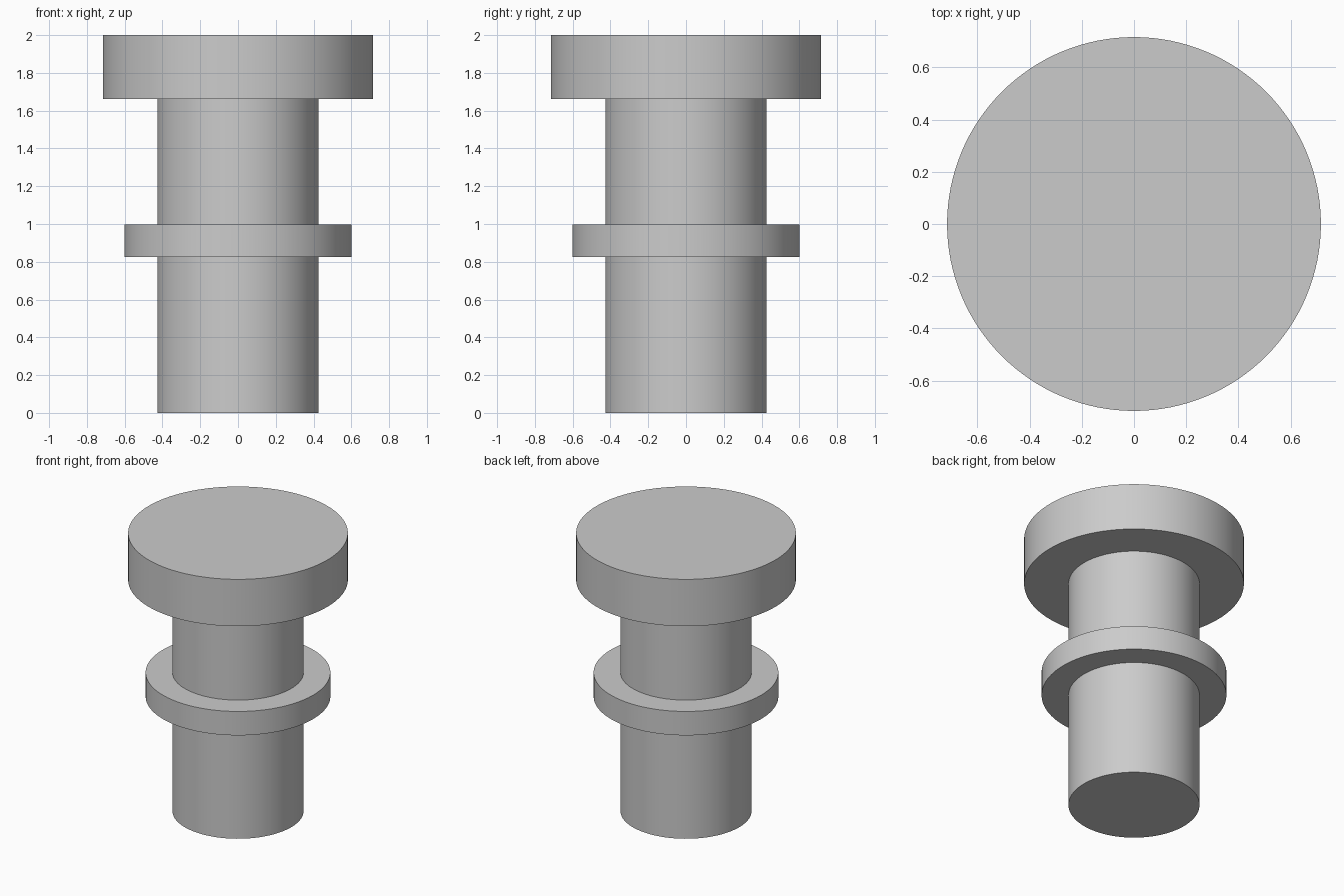
import bpy
import bmesh
import math

SEGMENTS = 128

cube = bpy.data.objects.get("Cube")
if cube:
    bpy.data.objects.remove(cube, do_unlink=True)

# Plain grey finish
grey = bpy.data.materials.new("plain_grey")
grey.use_nodes = True
colour = (0.6, 0.6, 0.6, 1)
grey.diffuse_color = colour
grey.node_tree.nodes["Principled BSDF"].inputs["Base Color"].default_value = colour

# Turned outline from foot to top: shaft, collar, shaft, head
SHAFT, COLLAR, HEAD = 0.427, 0.602, 0.716
profile = [
    (SHAFT, 0), (SHAFT, 0.825),
    (COLLAR, 0.825), (COLLAR, 0.997),
    (SHAFT, 0.997), (SHAFT, 1.663),
    (HEAD, 1.663), (HEAD, 2),
]


def ring(bm, radius, z):
    """Add one circle of vertices around the z axis."""
    step = math.tau / SEGMENTS
    return [bm.verts.new((radius * math.cos(i * step), radius * math.sin(i * step), z))
            for i in range(SEGMENTS)]


# Join the rings into one closed turned body
bm = bmesh.new()
rings = [ring(bm, r, z) for r, z in profile]
for low, high in zip(rings, rings[1:]):
    for i in range(SEGMENTS):
        j = (i + 1) % SEGMENTS
        bm.faces.new((low[i], low[j], high[j], high[i]))

# Flat foot and flat top
bm.faces.new(rings[0][::-1])
bm.faces.new(rings[-1])
bm.normal_update()

mesh = bpy.data.meshes.new("collared_pin")
bm.to_mesh(mesh)
bm.free()
mesh.materials.append(grey)
pin = bpy.data.objects.new("collared_pin", mesh)
bpy.context.collection.objects.link(pin)

# Smooth round walls with crisp rims
bpy.ops.object.select_all(action="DESELECT")
pin.select_set(True)
bpy.context.view_layer.objects.active = pin
bpy.ops.object.shade_smooth_by_angle(angle=math.radians(30))
